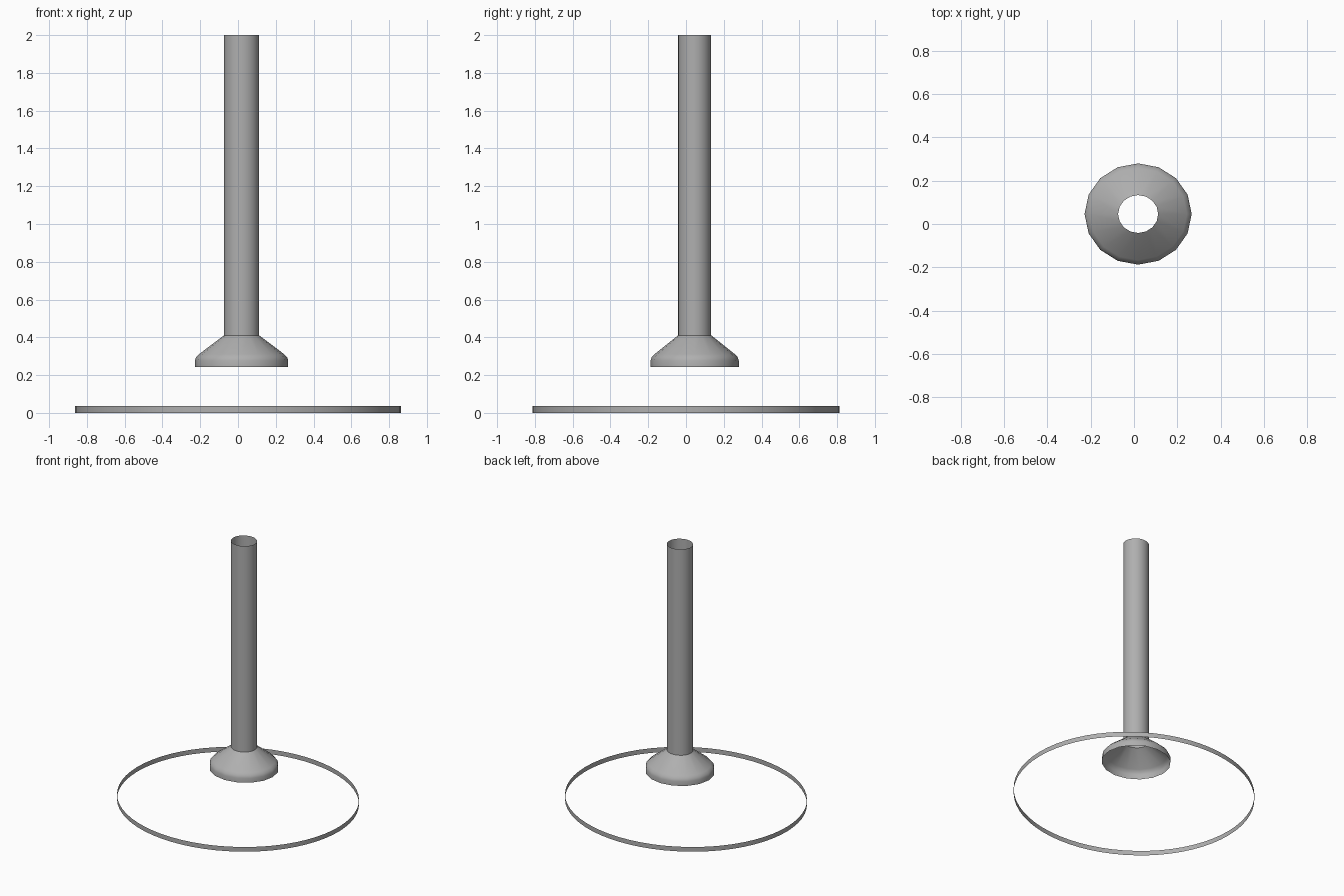
import bpy, bmesh
from math import cos, sin, pi, radians

if "Cube" in bpy.data.objects:
    bpy.data.objects.remove(bpy.data.objects["Cube"])

# Dark grey for every part
grey = bpy.data.materials.new("dark_grey")
grey.diffuse_color = (0.43, 0.43, 0.43, 1)
grey.use_nodes = True
grey.node_tree.nodes["Principled BSDF"].inputs["Base Color"].default_value = grey.diffuse_color


def lathe(name, profile, sides, centre=(0, 0), squash=0.945):
    """Open thin shell: sweep (radius, z) points around an upright oval axis."""
    bm = bmesh.new()
    rings = []
    for r, z in profile:
        rings.append([bm.verts.new((centre[0] + r * cos(2 * pi * i / sides),
                                    centre[1] + r * squash * sin(2 * pi * i / sides), z))
                      for i in range(sides)])
    for a, b in zip(rings, rings[1:]):
        for i in range(sides):
            j = (i + 1) % sides
            bm.faces.new((a[i], a[j], b[j], b[i]))
    mesh = bpy.data.meshes.new(name)
    bm.to_mesh(mesh)
    bm.free()
    mesh.materials.append(grey)
    obj = bpy.data.objects.new(name, mesh)
    bpy.context.collection.objects.link(obj)
    bpy.ops.object.select_all(action='DESELECT')
    obj.select_set(True)
    bpy.context.view_layer.objects.active = obj
    bpy.ops.object.shade_smooth_by_angle(angle=radians(35))
    return obj


AXIS = (0.019, 0.046)

# Thin band lying on the ground
lathe("base_band", [(0.862, 0), (0.862, 0.036)], 64, squash=0.943)

# Flared collar under the pole, open at the bottom
lathe("flared_collar", [(0.247, 0.243), (0.247, 0.277), (0.241, 0.295),
                        (0.225, 0.311), (0.0925, 0.411)], 16, AXIS)

# Tall open tube
lathe("pole", [(0.0925, 0.411), (0.0925, 2.0)], 32, AXIS)
